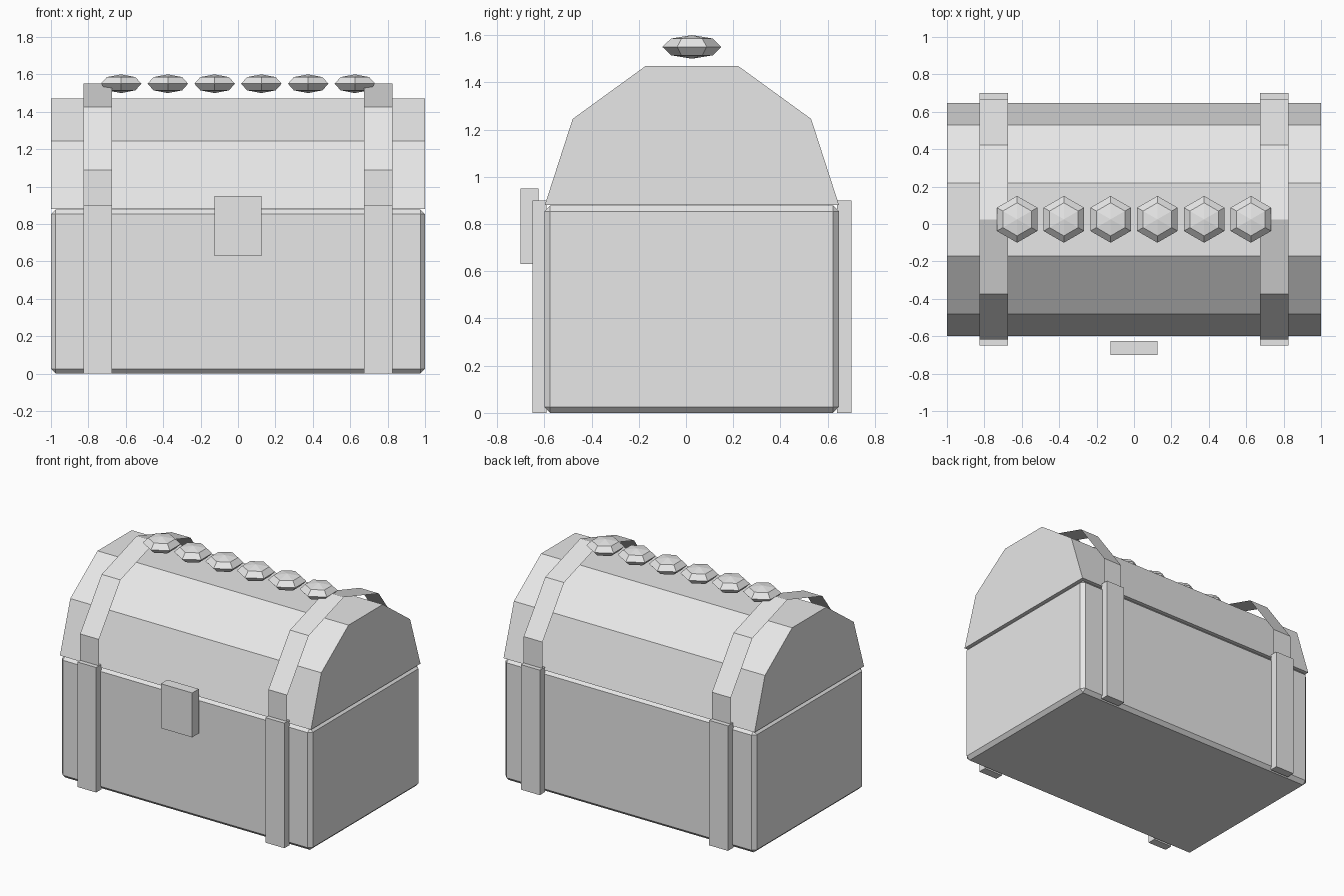
import bpy
import bmesh
from mathutils import Matrix

cube = bpy.data.objects.get("Cube")
if cube:
    bpy.data.objects.remove(cube, do_unlink=True)

MID_Y = 0.025          # centre of the chest, front to back
STRAP_X = (0.675, 0.825)

grey = bpy.data.materials.new("plain_grey")
grey.use_nodes = True
grey.diffuse_color = (0.8, 0.8, 0.8, 1)
grey.node_tree.nodes["Principled BSDF"].inputs["Base Color"].default_value = (0.8, 0.8, 0.8, 1)


def finish(name, bm):
    mesh = bpy.data.meshes.new(name)
    bm.to_mesh(mesh)
    bm.free()
    mesh.materials.append(grey)
    obj = bpy.data.objects.new(name, mesh)
    bpy.context.collection.objects.link(obj)
    return obj


def box(name, x, y, z):
    bm = bmesh.new()
    size = [b - a for a, b in (x, y, z)]
    mid = [(a + b) / 2 for a, b in (x, y, z)]
    bmesh.ops.create_cube(bm, size=1, matrix=Matrix.Translation(mid) @ Matrix.Diagonal((*size, 1)))
    return finish(name, bm)


def sweep(name, profile, x, closed):
    """Stretch a (y, z) profile across x, as a solid or as an open sheet."""
    bm = bmesh.new()
    a, b = [[bm.verts.new((px, py, pz)) for py, pz in profile] for px in x]
    for i in range(len(profile) if closed else len(profile) - 1):
        j = (i + 1) % len(profile)
        bm.faces.new((a[i], a[j], b[j], b[i]))
    if closed:
        bm.faces.new(a)
        bm.faces.new(b[::-1])
        bmesh.ops.recalc_face_normals(bm, faces=bm.faces)
    else:
        for f in bm.faces:
            f.normal_update()
        # the outside of the sheet faces away from the chest
        if sum(f.normal.z for f in bm.faces) < 0:
            bmesh.ops.reverse_faces(bm, faces=bm.faces)
    return finish(name, bm)


def mirrored(half):
    """Front-to-back symmetric profile from its front half."""
    front = [(MID_Y - d, z) for d, z in half]
    back = [(MID_Y + d, z) for d, z in reversed(half) if d > 0]
    return front + back


# Chest body with chamfered edges
body = box("chest_body", (-1, 1), (-0.6, 0.648), (0, 0.878))
bevel = body.modifiers.new("chamfer", "BEVEL")
bevel.width = 0.025
bevel.segments = 1

# Faceted lid
sweep("lid", mirrored([(0.623, 0.88), (0.505, 1.245), (0.195, 1.47)]), (-1, 1), True)

# Straps: thin arches over the lid, upright bars on the body
arch = mirrored([(0.643, 0.88), (0.643, 1.09), (0.398, 1.425), (0, 1.55)])
for side, sign in (("right", -1), ("left", 1)):
    x = sorted(sign * v for v in STRAP_X)
    sweep(f"{side}_lid_strap", arch, x, False)
    box(f"{side}_front_strap", x, (-0.65, -0.59), (0, 0.9))
    box(f"{side}_back_strap", x, (0.64, 0.7), (0, 0.9))

# Latch
box("latch", (-0.125, 0.125), (-0.7, -0.625), (0.63, 0.95))

# Row of six-sided gems above the lid
for i in range(6):
    bm = bmesh.new()
    place = Matrix.Translation((-0.625 + 0.25 * i, MID_Y, 1.55))
    bmesh.ops.create_uvsphere(bm, u_segments=6, v_segments=4, radius=1,
                              matrix=place @ Matrix.Diagonal((0.125, 0.125, 0.05, 1)))
    finish(f"gem_{i + 1}", bm)
